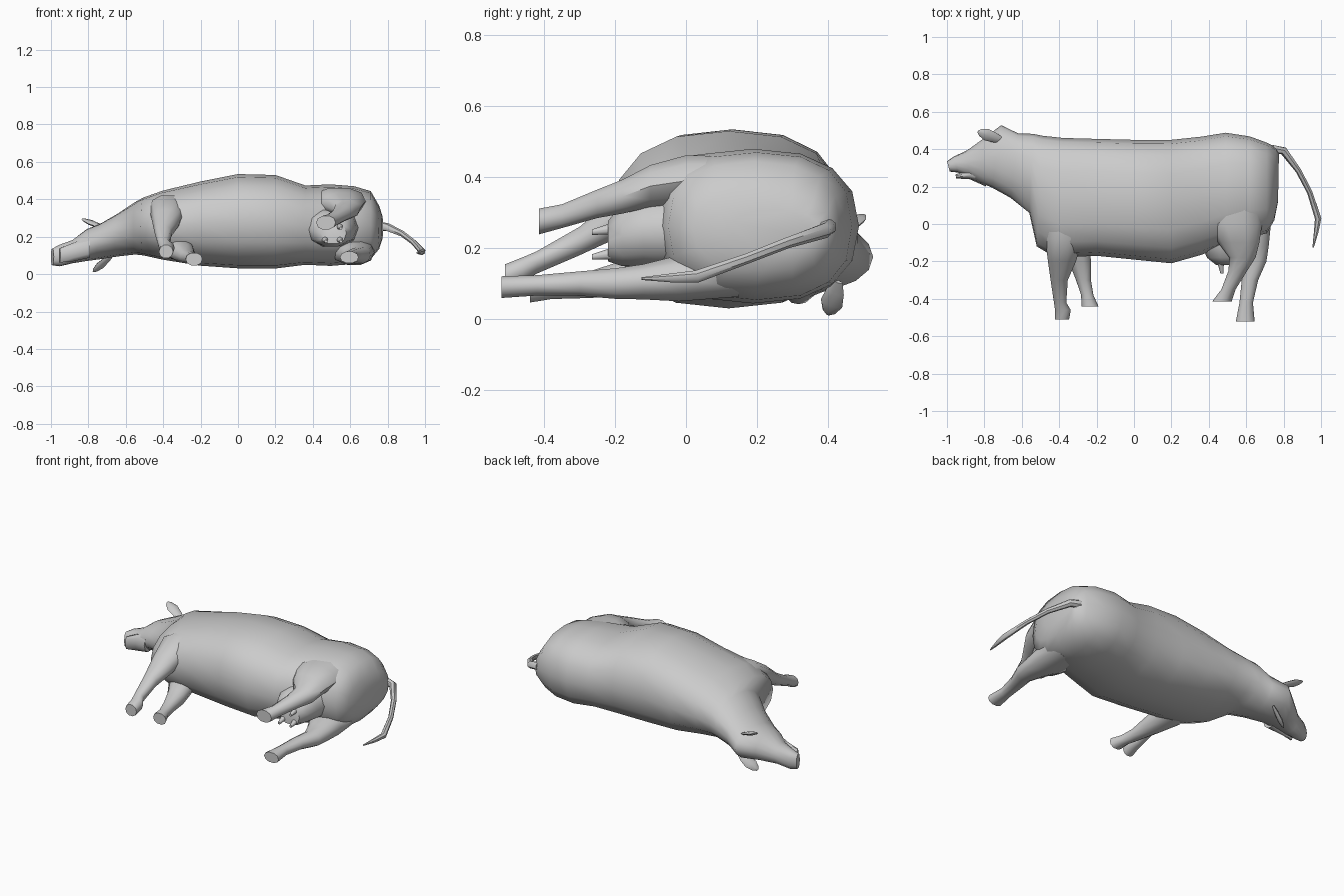
import bpy, bmesh, math
from mathutils import Vector

cube = bpy.data.objects.get("Cube")
if cube:
    bpy.data.objects.remove(cube, do_unlink=True)

grey = bpy.data.materials.new("light grey hide")
grey.use_nodes = True
grey.diffuse_color = (0.6, 0.6, 0.6, 1)
grey.node_tree.nodes["Principled BSDF"].inputs["Base Color"].default_value = (0.6, 0.6, 0.6, 1)


def finish(name, bm, angle=50):
    bmesh.ops.recalc_face_normals(bm, faces=bm.faces)
    mesh = bpy.data.meshes.new(name)
    bm.to_mesh(mesh)
    bm.free()
    mesh.materials.append(grey)
    obj = bpy.data.objects.new(name, mesh)
    bpy.context.collection.objects.link(obj)
    bpy.ops.object.select_all(action="DESELECT")
    obj.select_set(True)
    bpy.context.view_layer.objects.active = obj
    bpy.ops.object.shade_smooth_by_angle(angle=math.radians(angle))
    return obj


def loft(name, rings, sides=12, angle=50):
    """Skin rings given as (centre, axis u, axis v, squareness)."""
    bm = bmesh.new()
    loops = []
    for centre, u, v, power in rings:
        loop = []
        for i in range(sides):
            a = math.tau * i / sides
            c, s = math.cos(a), math.sin(a)
            c = math.copysign(abs(c) ** (2 / power), c)
            s = math.copysign(abs(s) ** (2 / power), s)
            loop.append(bm.verts.new(Vector(centre) + Vector(u) * c + Vector(v) * s))
        loops.append(loop)
    for a, b in zip(loops, loops[1:]):
        for i in range(sides):
            j = (i + 1) % sides
            bm.faces.new((a[i], a[j], b[j], b[i]))
    bm.faces.new(loops[0])
    bm.faces.new(loops[-1])
    return finish(name, bm, angle)


def trunk_ring(xt, yt, xb, yb, z, rz, power=2.0):
    """Ring spanning from a back point to a belly point."""
    top, low = Vector((xt, yt, z)), Vector((xb, yb, z))
    return (top + low) / 2, (top - low) / 2, (0, 0, rz), power


def leg(name, rows):
    """Rows of y, x, z, radius along x, radius along z."""
    loft(name, [((x, y, z), (rx, 0, 0), (0, 0, rz), 2.2) for y, x, z, rx, rz in rows], 10)


def tube(name, points):
    """Tapering round tube through (x, y, z, radius) points."""
    rings = []
    for i, p in enumerate(points):
        before, after = points[max(i - 1, 0)], points[min(i + 1, len(points) - 1)]
        t = (Vector(after[:3]) - Vector(before[:3])).normalized()
        u = t.cross(Vector((0, 0, 1))).normalized()
        rings.append((p[:3], u * p[3], t.cross(u) * p[3], 2))
    loft(name, rings, 7)


# Head, neck, barrel and rump in one skin
loft("body", [trunk_ring(*r) for r in (
    (-1.0, .335, -.985, .28, .092, .045, 2.4),
    (-.965, .36, -.94, .275, .10, .058, 2.4),
    (-.89, .395, -.88, .25, .12, .062),
    (-.80, .46, -.82, .22, .155, .085),
    (-.71, .528, -.76, .195, .175, .095),
    (-.62, .485, -.66, .14, .21, .115),
    (-.54, .482, -.56, .06, .245, .14),
    (-.49, .472, -.52, -.12, .255, .155, 2.2),
    (-.38, .46, -.42, -.18, .262, .185, 2.3),
    (-.2, .455, -.2, -.17, .27, .225, 2.4),
    (0, .45, 0, -.19, .283, .252, 2.4),
    (.2, .45, .2, -.21, .28, .25, 2.4),
    (.36, .467, .36, -.165, .262, .212, 2.4),
    (.49, .488, .5, -.11, .262, .218, 2.4),
    (.62, .468, .62, -.07, .262, .208, 2.5),
    (.71, .435, .71, -.05, .262, .182, 2.5),
    (.76, .41, .75, .02, .25, .115, 2.3),
    (.775, .38, .77, .12, .25, .06),
)], 16, 60)

# Lower jaw, leaving the mouth open
loft("lower_jaw", [trunk_ring(*r) for r in (
    (-.80, .32, -.79, .20, .145, .06),
    (-.88, .29, -.88, .24, .118, .052),
    (-.955, .265, -.95, .243, .10, .04),
)], 10)

# Legs, from shoulder or thigh to hoof
leg("front_leg_upper_side", (
    (.08, -.37, .37, .09, .05), (-.08, -.375, .35, .10, .075),
    (-.2, -.385, .285, .075, .062), (-.3, -.40, .22, .046, .042),
    (-.42, -.395, .16, .033, .033), (-.46, -.38, .14, .042, .036),
    (-.51, -.385, .12, .038, .036)))
leg("front_leg_lower_side", (
    (.05, -.34, .16, .08, .05), (-.08, -.33, .145, .09, .06),
    (-.2, -.29, .11, .06, .05), (-.3, -.27, .092, .04, .035),
    (-.38, -.25, .085, .033, .03), (-.44, -.235, .08, .045, .035)))
leg("hind_leg_upper_side", (
    (.2, .55, .40, .13, .06), (.0, .54, .39, .145, .075),
    (-.1, .56, .375, .11, .062), (-.18, .58, .345, .07, .05),
    (-.25, .555, .325, .05, .042), (-.35, .505, .29, .038, .035),
    (-.415, .47, .275, .052, .038)))
leg("hind_leg_lower_side", (
    (.15, .6, .13, .13, .07), (-.02, .62, .115, .11, .068),
    (-.12, .64, .105, .08, .052), (-.2, .65, .1, .058, .045),
    (-.3, .62, .1, .044, .036), (-.42, .6, .095, .036, .03),
    (-.52, .595, .09, .05, .032)))

# Udder and teats
leg("udder", (
    (-.02, .5, .25, .15, .11), (-.12, .5, .245, .135, .1),
    (-.18, .5, .235, .11, .09), (-.22, .51, .22, .07, .06)))
for x in (.46, .54):
    for z in (.19, .26):
        leg("teat", ((-.18, x, z, .022, .022), (-.265, x + .01, z - .015, .008, .008)))

# Tail
tube("tail", [(.74, .40, .26, .025), (.80, .392, .25, .022), (.88, .285, .215, .016),
              (.94, .17, .17, .015), (.985, .03, .12, .018), (.975, -.04, .116, .013),
              (.958, -.125, .114, .004)])


def ear(name, root, tip, wide):
    """Flat leaf shape from root to tip."""
    root, tip, wide = Vector(root), Vector(tip), Vector(wide)
    thin = (tip - root).cross(wide).normalized() * .012
    rows = ((0, .4), (.3, .8), (.65, 1), (.9, .6), (1, .15))
    loft(name, [(root.lerp(tip, t), wide * w, thin * w, 2) for t, w in rows], 8)


# Ears
ear("ear_upper_side", (-.70, .445, .24), (-.835, .495, .295), (.012, .03, .006))
ear("ear_lower_side", (-.67, .43, .105), (-.775, .40, .012), (.015, .03, -.012))
